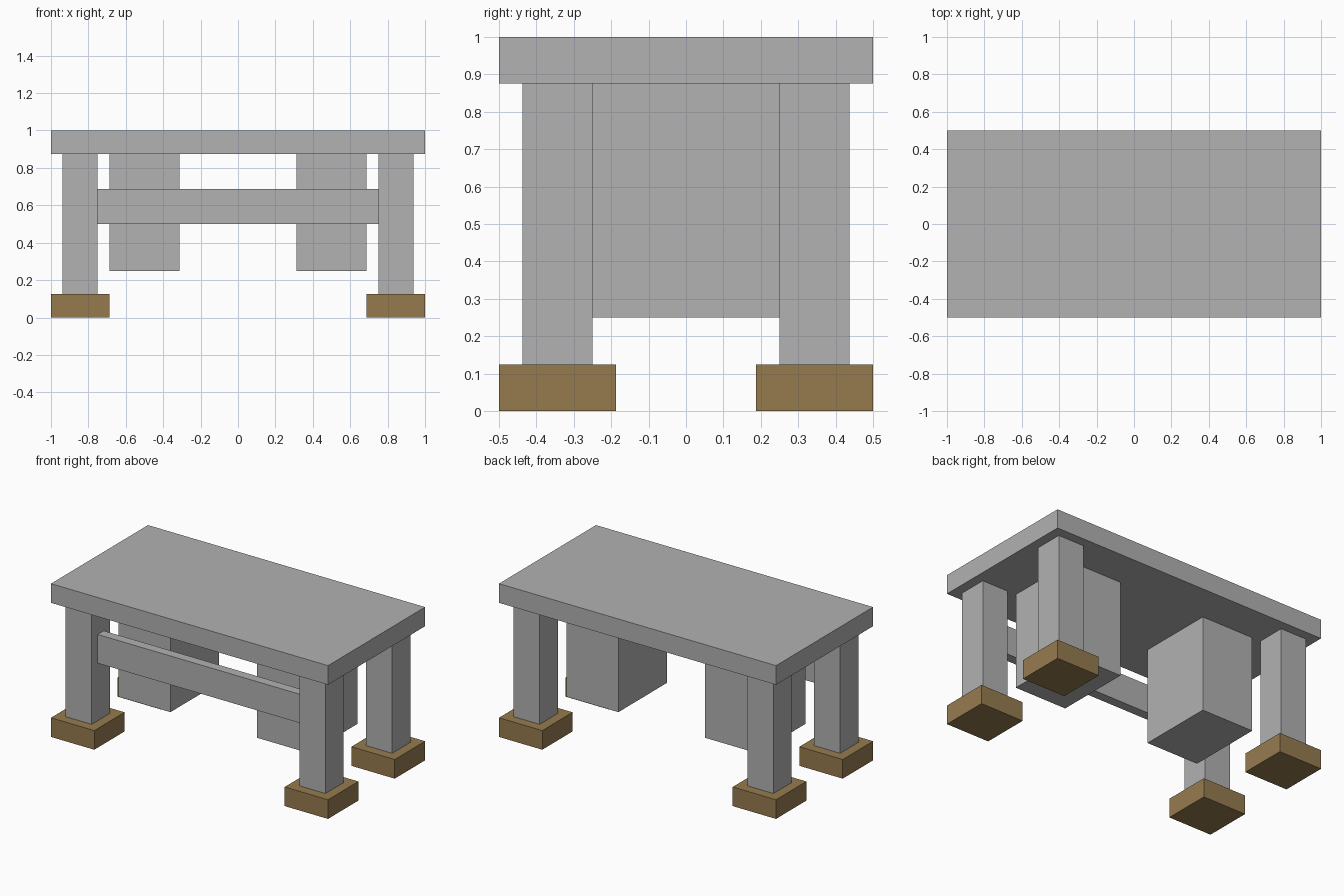
import bpy

cube = bpy.data.objects.get("Cube")
if cube:
    bpy.data.objects.remove(cube, do_unlink=True)


def make_material(name, rgb):
    mat = bpy.data.materials.new(name)
    mat.use_nodes = True
    colour = (*rgb, 1.0)
    mat.diffuse_color = colour
    mat.node_tree.nodes["Principled BSDF"].inputs["Base Color"].default_value = colour
    return mat


def box(name, low, high, mat):
    """Flat-faced box between two opposite corners."""
    centre = [(a + b) / 2 for a, b in zip(low, high)]
    bpy.ops.mesh.primitive_cube_add(size=1, location=centre)
    obj = bpy.context.object
    obj.name = name
    obj.scale = [b - a for a, b in zip(low, high)]
    bpy.ops.object.transform_apply(location=False, rotation=False, scale=True)
    obj.data.materials.append(mat)
    return obj


def side_box(name, x, y, z, mat):
    """Box given as x, y and z ranges, each sorted after mirroring."""
    ranges = [sorted(r) for r in (x, y, z)]
    return box(name, [r[0] for r in ranges], [r[1] for r in ranges], mat)


grey = make_material("light grey", (0.445, 0.445, 0.445))
brown = make_material("brown", (0.305, 0.198, 0.078))

# Table top
box("table_top", (-1, -0.5, 0.875), (1, 0.5, 1), grey)

# Front rail between the legs
box("front_rail", (-0.75, -0.375, 0.5), (0.75, -0.3125, 0.6875), grey)

for side, sx in (("left", 1), ("right", -1)):
    # Hanging cabinet under each end
    side_box(f"{side}_cabinet", (0.3125 * sx, 0.6875 * sx), (-0.25, 0.25), (0.25, 0.875), grey)

    # Legs and their wider feet
    for end, sy in (("front", -1), ("back", 1)):
        side_box(f"{end}_{side}_leg", (0.75 * sx, 0.9375 * sx),
                 (0.25 * sy, 0.4375 * sy), (0.125, 0.875), grey)
        side_box(f"{end}_{side}_foot", (0.6875 * sx, sx),
                 (0.1875 * sy, 0.5 * sy), (0, 0.125), brown)
